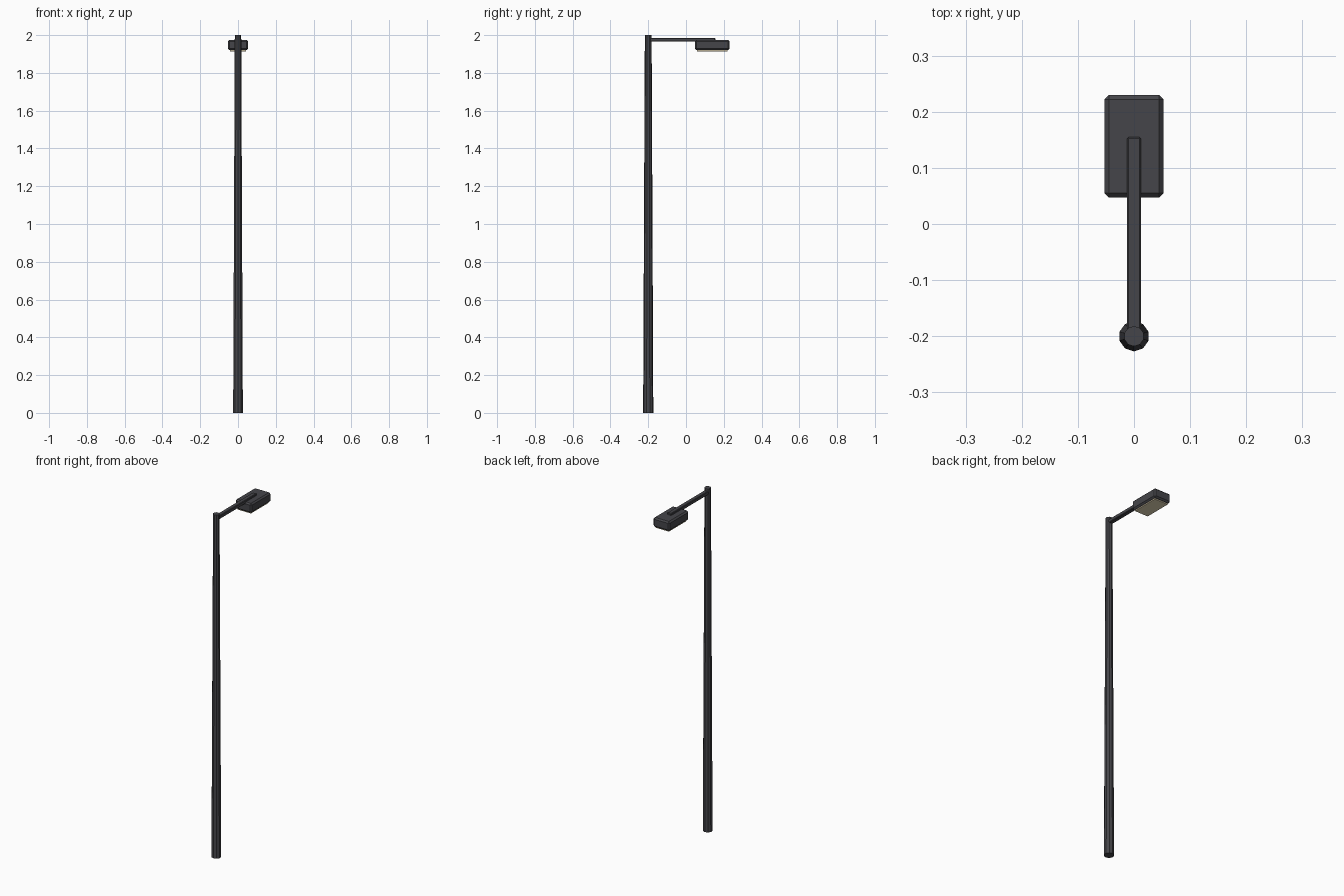
import bpy, bmesh
from mathutils import Matrix

if "Cube" in bpy.data.objects:
    bpy.data.objects.remove(bpy.data.objects["Cube"])


def material(name, color):
    m = bpy.data.materials.new(name)
    m.diffuse_color = (*color, 1)
    m.use_nodes = True
    m.node_tree.nodes["Principled BSDF"].inputs["Base Color"].default_value = m.diffuse_color
    return m


metal = material("dark_metal", (0.06, 0.06, 0.068))
glow = material("warm_lens", (0.8, 0.7, 0.48))


def finish(bm, name, mat):
    me = bpy.data.meshes.new(name)
    bm.to_mesh(me)
    bm.free()
    me.materials.append(mat)
    ob = bpy.data.objects.new(name, me)
    bpy.context.collection.objects.link(ob)
    return ob


def box(name, lo, hi, mat, bevel=0):
    bm = bmesh.new()
    bmesh.ops.create_cube(bm, size=1)
    for v in bm.verts:
        v.co = [(a + b) / 2 + c * (b - a) for a, b, c in zip(lo, hi, v.co)]
    if bevel:
        bmesh.ops.bevel(bm, geom=bm.edges[:], offset=bevel, segments=1,
                        affect='EDGES')
    return finish(bm, name, mat)


# Tapered ten-sided pole
bm = bmesh.new()
bmesh.ops.create_cone(bm, cap_ends=True, segments=10, radius1=0.027,
                      radius2=0.018, depth=2.0,
                      matrix=Matrix.Translation((0, -0.2, 1.0)))
finish(bm, "pole", metal)

# Horizontal arm reaching over the head
box("arm", (-0.0125, -0.2, 1.965), (0.0125, 0.155, 1.986), metal, 0.003)

# Lamp head with chamfered edges
box("lamp_head", (-0.053, 0.047, 1.92), (0.053, 0.23, 1.975), metal, 0.008)

# Lens panel under the head
box("lens", (-0.043, 0.058, 1.914), (0.043, 0.219, 1.924), glow)
